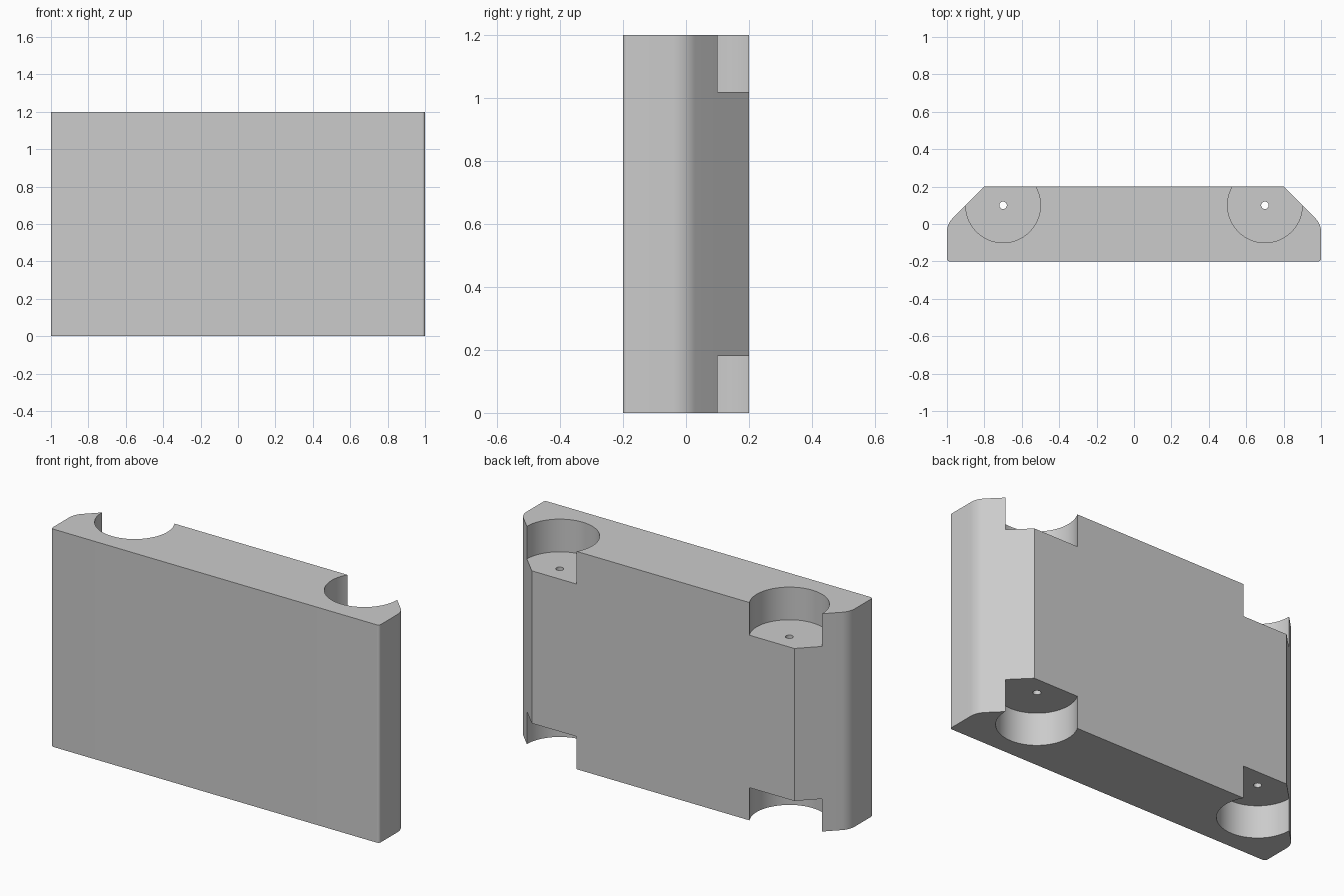
import bpy
import bmesh
import math
from mathutils import Vector

cube = bpy.data.objects.get("Cube")
if cube:
    bpy.data.objects.remove(cube, do_unlink=True)

HEIGHT = 1.2
POCKET_DEPTH = 0.18
POCKET_RADIUS = 0.2
HOLE_RADIUS = 0.02
POCKET_X, POCKET_Y = 0.7, 0.1


def fillet(prev, corner, nxt, radius, steps=10):
    """Points of an arc that rounds one convex corner of an outline."""
    if radius == 0:
        return [corner]
    a = (prev - corner).normalized()
    b = (nxt - corner).normalized()
    half = a.angle(b) / 2
    centre = corner + (a + b).normalized() * radius / math.sin(half)
    start = corner + a * radius / math.tan(half) - centre
    end = corner + b * radius / math.tan(half) - centre
    arc = [start.lerp(end, i / steps).normalized() for i in range(steps + 1)]
    return [centre + direction * radius for direction in arc]


def prism(name, outline, bottom, top):
    """Extrude a flat outline upwards into a closed solid."""
    bm = bmesh.new()
    face = bm.faces.new([bm.verts.new((p.x, p.y, bottom)) for p in outline])
    result = bmesh.ops.extrude_face_region(bm, geom=[face], use_keep_orig=True)
    moved = [v for v in result["geom"] if isinstance(v, bmesh.types.BMVert)]
    bmesh.ops.translate(bm, vec=(0, 0, top - bottom), verts=moved)
    bmesh.ops.recalc_face_normals(bm, faces=bm.faces)
    mesh = bpy.data.meshes.new(name)
    bm.to_mesh(mesh)
    bm.free()
    obj = bpy.data.objects.new(name, mesh)
    bpy.context.collection.objects.link(obj)
    return obj


def circle(x, y, radius, sides):
    angles = [math.tau * (i + 0.5) / sides for i in range(sides)]
    return [Vector((x + radius * math.cos(a), y + radius * math.sin(a))) for a in angles]


def cut(target, cutter):
    cutter.hide_render = True
    mod = target.modifiers.new("cut", "BOOLEAN")
    mod.operation = "DIFFERENCE"
    mod.solver = "EXACT"
    mod.object = cutter
    bpy.context.view_layer.objects.active = target
    bpy.ops.object.modifier_apply(modifier=mod.name)
    bpy.data.objects.remove(cutter, do_unlink=True)


# Body outline: fine rounding in front, broad chamfers behind
right_half = [((1, -0.2), 0.015), ((1, 0), 0.1), ((0.8, 0.2), 0)]
corners = [(Vector(p), r) for p, r in right_half]
corners += [(Vector((-p[0], p[1])), r) for p, r in reversed(right_half)]
outline = []
for i, (point, radius) in enumerate(corners):
    before = corners[i - 1][0]
    after = corners[(i + 1) % len(corners)][0]
    outline += fillet(before, point, after, radius)
body = prism("body", outline, 0, HEIGHT)

# Corner pockets at both ends, with a through hole on each side
for side in (-1, 1):
    x = side * POCKET_X
    disc = circle(x, POCKET_Y, POCKET_RADIUS, 64)
    cut(body, prism("bottom_pocket_cutter", disc, -0.1, POCKET_DEPTH))
    cut(body, prism("top_pocket_cutter", disc, HEIGHT - POCKET_DEPTH, HEIGHT + 0.1))
    bore = circle(x, POCKET_Y, HOLE_RADIUS, 32)
    cut(body, prism("hole_cutter", bore, -0.1, HEIGHT + 0.1))

# Smooth the rounded walls and keep the edges sharp
bpy.ops.object.select_all(action="DESELECT")
body.select_set(True)
bpy.context.view_layer.objects.active = body
bpy.ops.object.shade_smooth_by_angle(angle=math.radians(30))
